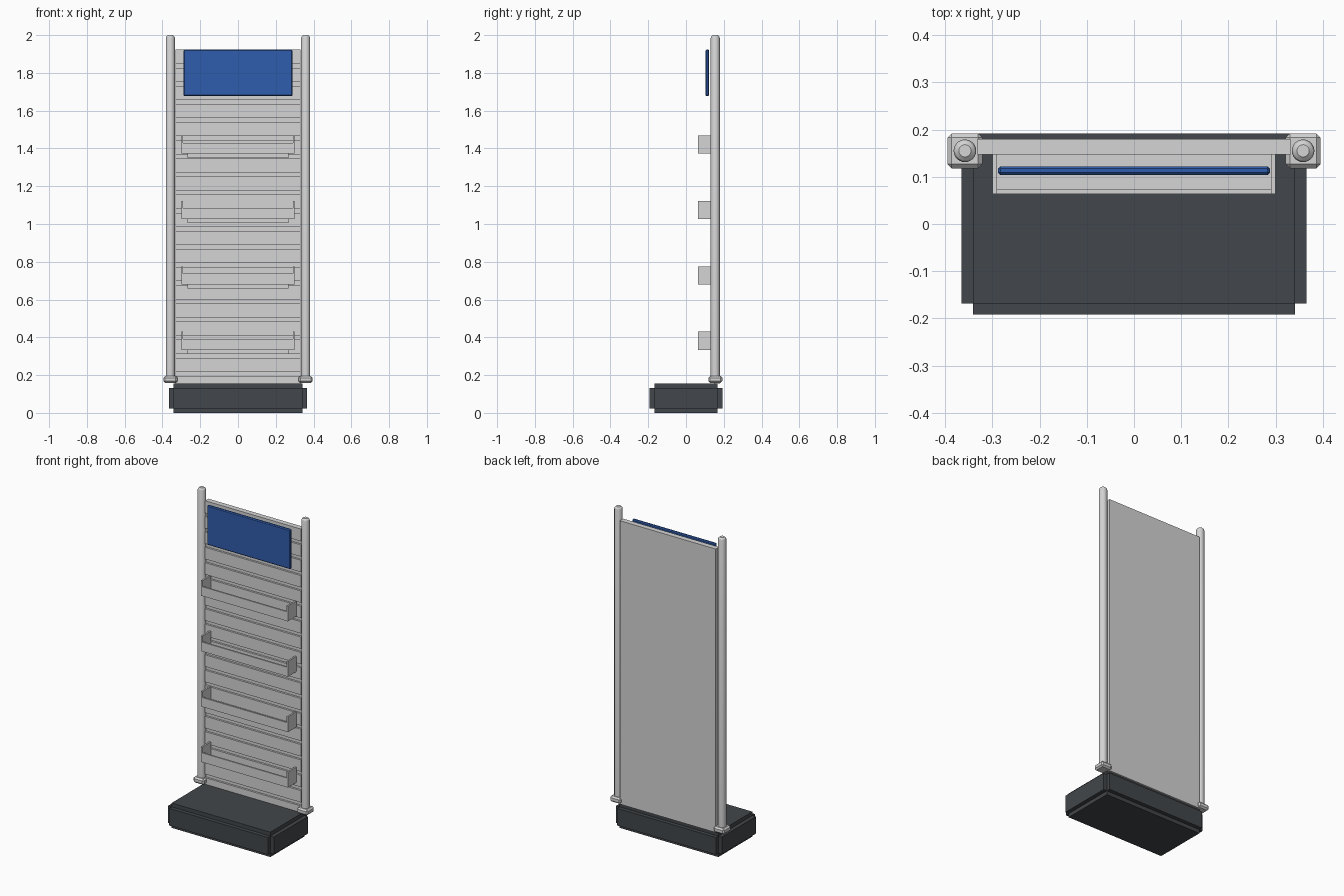
import bpy, bmesh, math
from mathutils import Vector

if "Cube" in bpy.data.objects:
    bpy.data.objects.remove(bpy.data.objects["Cube"])


def material(name, rgb):
    m = bpy.data.materials.new(name)
    m.diffuse_color = (*rgb, 1)
    m.use_nodes = True
    m.node_tree.nodes["Principled BSDF"].inputs["Base Color"].default_value = m.diffuse_color
    return m


GREY = material("light_grey", (0.66, 0.66, 0.66))
DARK = material("charcoal", (0.055, 0.062, 0.069))
BLUE = material("sign_blue", (0.03, 0.11, 0.42))


def finish(bm, name, mat):
    bmesh.ops.recalc_face_normals(bm, faces=bm.faces[:])
    me = bpy.data.meshes.new(name)
    bm.to_mesh(me)
    bm.free()
    me.materials.append(mat)
    ob = bpy.data.objects.new(name, me)
    bpy.context.collection.objects.link(ob)
    return ob


def add_box(bm, x, y, z):
    """Add a box from (min, max) pairs."""
    verts = bmesh.ops.create_cube(bm, size=1)["verts"]
    for v in verts:
        v.co = Vector([(a + b) / 2 + c * (b - a) for c, (a, b) in zip(v.co, (x, y, z))])


def box(name, mat, x, y, z, bevel=0, segments=1):
    bm = bmesh.new()
    add_box(bm, x, y, z)
    if bevel:
        bmesh.ops.bevel(bm, geom=bm.edges[:], offset=bevel, segments=segments,
                        affect='EDGES', profile=0.5)
    return finish(bm, name, mat)


# Base: a block with every face pushed outward, leaving stepped edges
bm = bmesh.new()
add_box(bm, (-0.341, 0.341), (-0.168, 0.168), (0.024, 0.131))
bm.normal_update()
pushed = bmesh.ops.extrude_discrete_faces(bm, faces=bm.faces[:])["faces"]
for f in pushed:
    f.normal_update()
    bmesh.ops.translate(bm, verts=f.verts[:], vec=f.normal * 0.024)
finish(bm, "base", DARK)

# Slatted back panel: side profile with evenly spaced grooves
FRONT, BACK, GROOVE = 0.147, 0.18, 0.159
BOTTOM, TOP = 0.155, 1.925
profile = [(BACK, TOP), (BACK, BOTTOM), (FRONT, BOTTOM)]
for i in range(18):
    z = 0.196 + i * 0.0959
    profile += [(FRONT, z), (GROOVE, z), (GROOVE, z + 0.022), (FRONT, z + 0.022)]
profile.append((FRONT, TOP))
bm = bmesh.new()
face = bm.faces.new([bm.verts.new((-0.331, y, z)) for y, z in profile])
side = bmesh.ops.extrude_face_region(bm, geom=[face])["geom"]
bmesh.ops.translate(bm, vec=(0.662, 0, 0),
                    verts=[g for g in side if isinstance(g, bmesh.types.BMVert)])
finish(bm, "slatted_panel", GREY)


def post(name, x, y):
    """Round post with a domed cap, made as a stack of rings."""
    rings = [(0.024, 0.16), (0.024, 1.985), (0.021, 1.993), (0.013, 2.0)]
    n = 24
    bm = bmesh.new()
    loops = [[bm.verts.new((x + r * math.cos(2 * math.pi * k / n),
                            y + r * math.sin(2 * math.pi * k / n), z))
              for k in range(n)] for r, z in rings]
    for a, b in zip(loops, loops[1:]):
        for k in range(n):
            bm.faces.new((a[k], a[(k + 1) % n], b[(k + 1) % n], b[k]))
    bm.faces.new(loops[0])
    bm.faces.new(loops[-1])
    ob = finish(bm, name, GREY)
    bpy.ops.object.select_all(action='DESELECT')
    ob.select_set(True)
    bpy.context.view_layer.objects.active = ob
    bpy.ops.object.shade_smooth_by_angle(angle=math.radians(25))


# Posts and their feet
for label, s in (("left", -1), ("right", 1)):
    cx = s * 0.358
    post(label + "_post", cx, 0.155)
    box(label + "_post_foot", GREY, (cx - 0.037, cx + 0.037), (0.118, 0.192),
        (0.159, 0.195), bevel=0.009)

# Trays: floor, low front lip, taller end plates, hanging bracket
for i in range(4):
    z = 0.334 + i * 0.346
    bm = bmesh.new()
    add_box(bm, (-0.292, 0.292), (0.064, FRONT), (z, z + 0.01))
    add_box(bm, (-0.292, 0.292), (0.064, 0.074), (z, z + 0.058))
    for s in (-1, 1):
        add_box(bm, sorted((s * 0.29, s * 0.3)), (0.063, FRONT), (z, z + 0.096))
    add_box(bm, (-0.268, 0.268), (0.137, FRONT + 0.002), (z - 0.022, z + 0.002))
    finish(bm, f"tray_{i + 1}", GREY)

# Header sign
box("header_sign", BLUE, (-0.288, 0.288), (0.104, 0.122), (1.677, 1.924), bevel=0.005)
